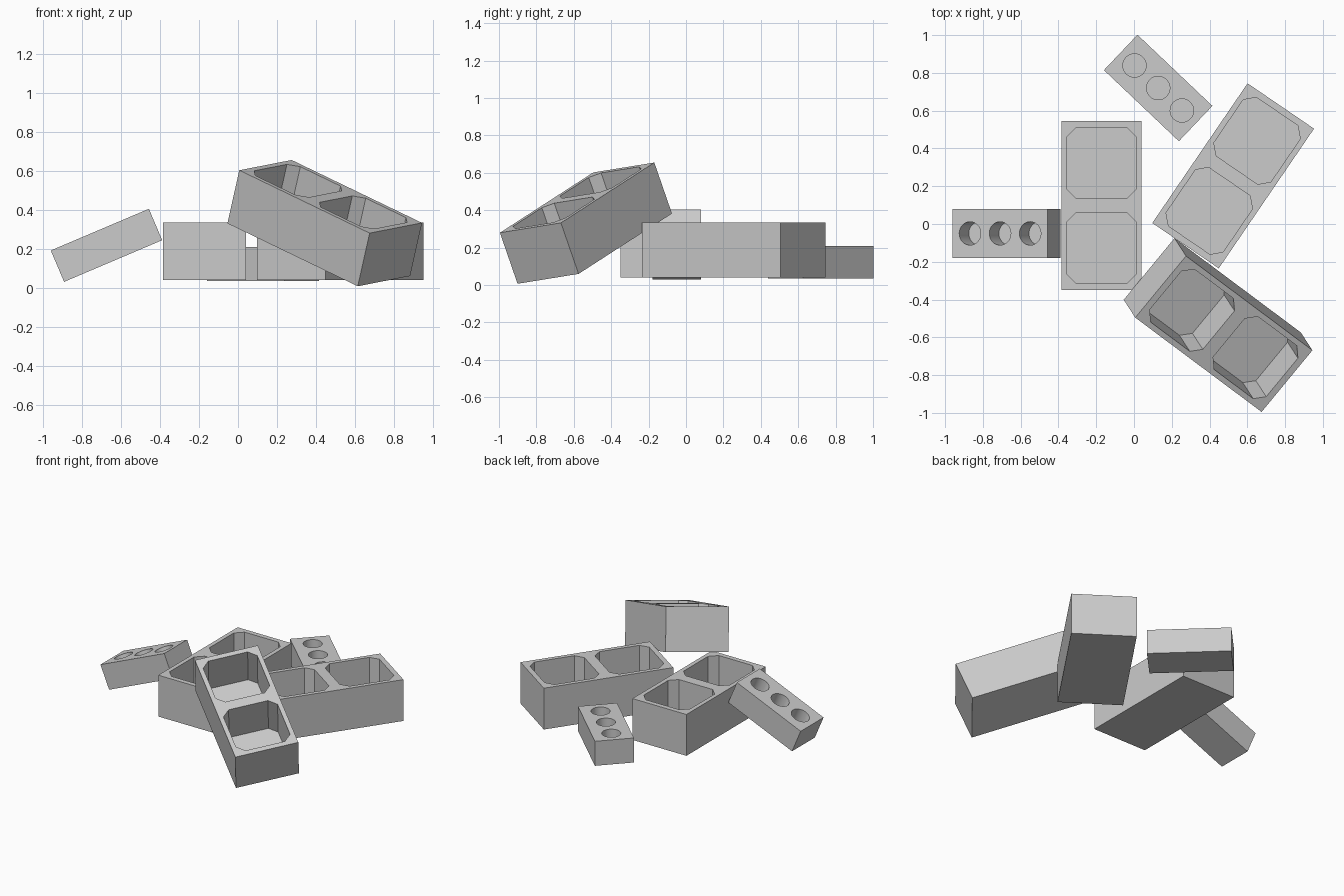
import bpy, bmesh, math
from mathutils import Matrix, Vector

cube = bpy.data.objects.get("Cube")
if cube:
    bpy.data.objects.remove(cube, do_unlink=True)

grey = bpy.data.materials.new("concrete_grey")
grey.use_nodes = True
grey.diffuse_color = (0.6, 0.6, 0.6, 1)
grey.node_tree.nodes["Principled BSDF"].inputs["Base Color"].default_value = (0.6, 0.6, 0.6, 1)


def rectangle(length, width, centre=0.0, cut=0.0):
    """Outline along x; cut clips the corners."""
    a, b = length / 2, width / 2
    if not cut:
        return [(-a, -b), (a, -b), (a, b), (-a, b)]
    pts = []
    for sx, sy in ((-1, -1), (1, -1), (1, 1), (-1, 1)):
        pair = [(sx * (a - cut), sy * b), (sx * a, sy * (b - cut))]
        if sx == sy:
            pair.reverse()
        pts += [(centre + x, y) for x, y in pair]
    return pts


def circle(radius, centre, sides=32):
    return [(centre + radius * math.cos(i * math.tau / sides),
             radius * math.sin(i * math.tau / sides)) for i in range(sides)]


def hollow_block(name, size, cavities, depth, matrix):
    """Solid block with blind cavities sunk into its top."""
    length, width, height = size
    bm = bmesh.new()
    rims = []

    def sink(outline, drop):
        top = [bm.verts.new((x, y, height / 2)) for x, y in outline]
        low = [bm.verts.new((x, y, height / 2 - drop)) for x, y in outline]
        n = len(top)
        for i in range(n):
            j = (i + 1) % n
            bm.faces.new((top[i], top[j], low[j], low[i]))
            rims.append(bm.edges.get((top[i], top[j])))
        bm.faces.new(low)

    sink(rectangle(length, width), height)
    for outline in cavities:
        sink(outline, depth)
    bmesh.ops.triangle_fill(bm, use_beauty=True, use_dissolve=False, edges=rims)
    bmesh.ops.recalc_face_normals(bm, faces=bm.faces[:])
    mesh = bpy.data.meshes.new(name)
    bm.to_mesh(mesh)
    bm.free()
    mesh.materials.append(grey)
    obj = bpy.data.objects.new(name, mesh)
    bpy.context.collection.objects.link(obj)
    obj.matrix_world = matrix
    bpy.ops.object.select_all(action='DESELECT')
    obj.select_set(True)
    bpy.context.view_layer.objects.active = obj
    bpy.ops.object.shade_smooth_by_angle(angle=math.radians(30))


def placed(x, y, z, angle, axis='Z'):
    return Matrix.Translation((x, y, z)) @ Matrix.Rotation(math.radians(angle), 4, axis)


# Large two-cell blocks
block_size = (0.895, 0.426, 0.295)
cells = [rectangle(0.376, 0.366, s * 0.2245, 0.05) for s in (-1, 1)]

along = Vector((0.67, -0.50, -0.323)).normalized()
across = Vector((0.27, 0.325, 0.052))
across = (across - along * across.dot(along)).normalized()
leaning = Matrix((along, across, along.cross(across))).transposed().to_4x4()
leaning.translation = (0.445, -0.535, 0.331)

for name, matrix in (("centre_block", placed(-0.172, 0.098, 0.187, 90)),
                     ("side_block", placed(0.525, 0.255, 0.187, 55.7)),
                     ("leaning_block", leaning)):
    hollow_block(name, block_size, cells, 0.265, matrix)

# Small three-hole bricks
brick_size = (0.547, 0.258, 0.175)
holes = [circle(0.062, k * 0.173) for k in (-1, 0, 1)]
for name, matrix in (("back_brick", placed(0.128, 0.72, 0.122, -43.5)),
                     ("leaning_brick", placed(-0.675, -0.05, 0.217, -23, 'Y'))):
    hollow_block(name, brick_size, holes, 0.13, matrix)
